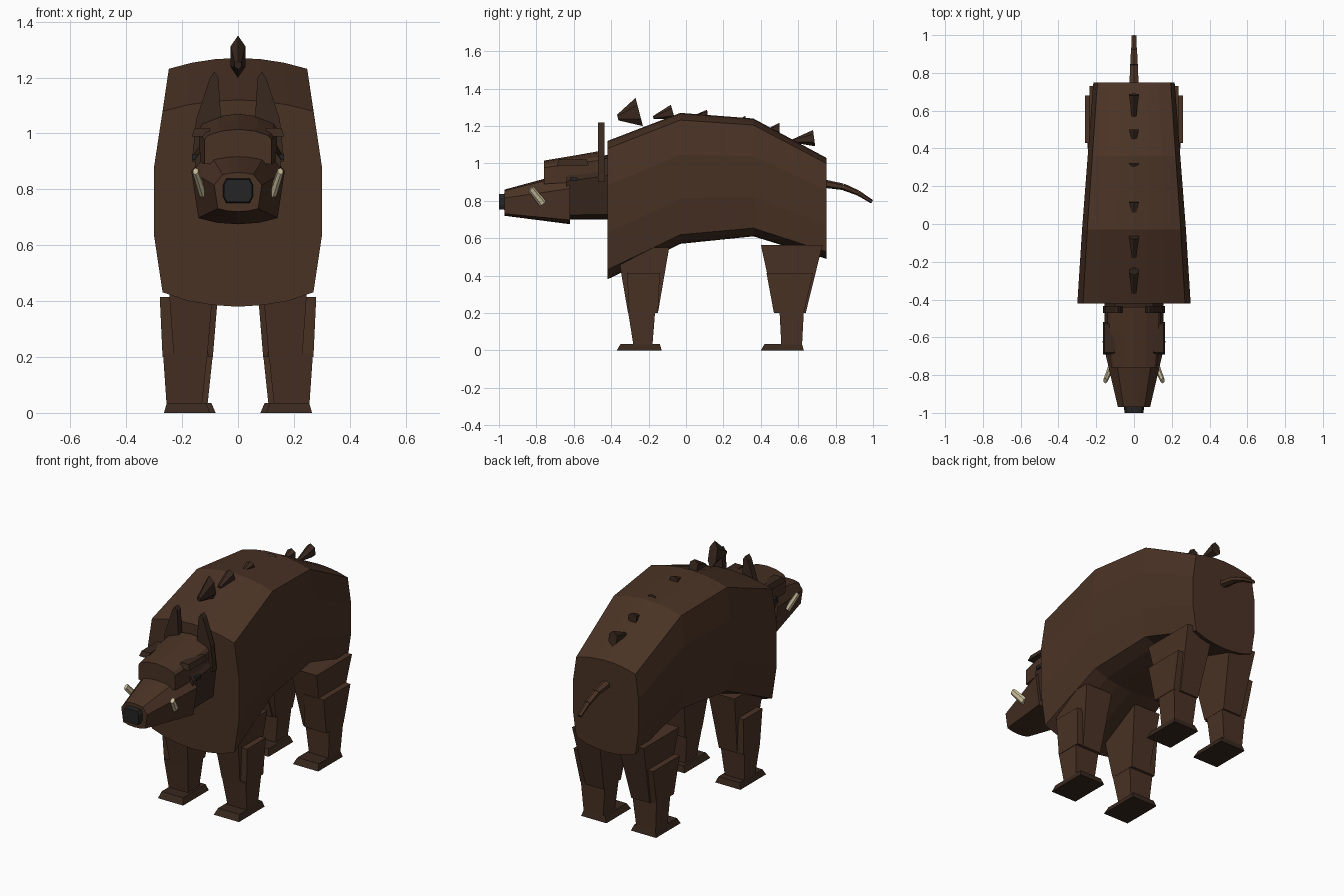
import bpy, bmesh
from mathutils import Vector

cube = bpy.data.objects.get("Cube")
if cube:
    bpy.data.objects.remove(cube, do_unlink=True)


def material(name, rgb):
    m = bpy.data.materials.new(name)
    m.use_nodes = True
    m.diffuse_color = (*rgb, 1)
    m.node_tree.nodes["Principled BSDF"].inputs["Base Color"].default_value = (*rgb, 1)
    return m


hide = material("hide", (0.068, 0.032, 0.018))
dark_hide = material("dark_hide", (0.04, 0.021, 0.013))
ivory = material("ivory", (0.6, 0.52, 0.33))
black = material("black", (0.018, 0.018, 0.018))


def loft(name, rings, mat):
    """Skin a row of equal-sized point rings and cap both ends."""
    bm = bmesh.new()
    rows = [[bm.verts.new(p) for p in ring] for ring in rings]
    n = len(rows[0])
    for a, b in zip(rows, rows[1:]):
        for i in range(n):
            j = (i + 1) % n
            bm.faces.new((a[i], a[j], b[j], b[i]))
    bm.faces.new(rows[0])
    bm.faces.new(rows[-1])
    bmesh.ops.recalc_face_normals(bm, faces=bm.faces)
    mesh = bpy.data.meshes.new(name)
    bm.to_mesh(mesh)
    bm.free()
    mesh.materials.append(mat)
    obj = bpy.data.objects.new(name, mesh)
    bpy.context.collection.objects.link(obj)
    return obj


def trunk(name, half, stations, mat):
    """Symmetric profile (width, height fractions) swept along y.
    Each station is y, bottom, top, half width."""
    profile = half + [(-x, z) for x, z in reversed(half) if x > 0]
    return loft(name, [[(x * w, y, lo + z * (hi - lo)) for x, z in profile]
                       for y, lo, hi, w in stations], mat)


def block(name, levels, mat, side=1):
    """Stacked rectangles; each level is z, x range, y range."""
    return loft(name, [[(side * x0, y0, z), (side * x1, y0, z),
                        (side * x1, y1, z), (side * x0, y1, z)]
                       for z, x0, x1, y0, y1 in levels], mat)


def spike(name, a, b, size_a, size_b, mat):
    """Hexagonal tapered bar from a to b with elliptical ends."""
    a, b = Vector(a), Vector(b)
    d = (b - a).normalized()
    across = Vector((1, 0, 0))
    across = (across - d * across.dot(d)).normalized()
    up = d.cross(across)
    hexagon = [(1, .5), (0, 1), (-1, .5), (-1, -.5), (0, -1), (1, -.5)]
    return loft(name, [[c + across * u * w + up * v * h for u, v in hexagon]
                       for c, (w, h) in ((a, size_a), (b, size_b))], mat)


# Body
trunk("body", [(0, 0), (.3, .008), (.6, .028), (.9, .07), (1, .34), (1, .68),
               (.9, .945), (.6, .976), (.3, .994), (0, 1)],
      [(-.42, .38, 1.12, .30), (-.03, .57, 1.27, .275),
       (.36, .61, 1.24, .245), (.75, .49, 1.03, .215)], hide)

# Head, forehead, snout and nose
skull = [(0, 0), (.45, .02), (.85, .08), (1, .68), (.65, .95), (.3, .99), (0, 1)]
trunk("head", skull, [(-.64, .70, 1.0, .155), (-.40, .70, 1.05, .155)], dark_hide)
trunk("snout", skull, [(-.97, .72, .86, .085), (-.62, .675, .955, .167)], hide)
trunk("forehead", [(0, 0), (1, 0), (1, .7), (.9, .82), (.5, .95), (0, 1)],
      [(-.76, .89, 1.015, .12), (-.58, .90, 1.045, .14), (-.44, .90, 1.07, .14)], hide)
trunk("nose", [(0, 0), (.8, 0), (1, .25), (1, .75), (.8, 1), (0, 1)],
      [(-1.0, .755, .835, .05), (-.95, .75, .84, .055)], black)

# Paired parts of the face
ear_outline = [(.12, .90), (.165, .90), (.15, 1.05), (.10, 1.20),
               (.085, 1.22), (.07, 1.20), (.06, 1.04)]
for side, label in ((1, "left"), (-1, "right")):
    loft(label + "_ear", [[(side * x, y, z) for x, z in ear_outline]
                          for y in (-.47, -.435)], dark_hide)
    block(label + "_brow", [(.99, .10, .165, -.69, -.52),
                            (1.02, .10, .155, -.68, -.53)], dark_hide, side)
    block(label + "_eye", [(.905, .14, .165, -.62, -.58),
                           (.925, .14, .165, -.62, -.58)], black, side)
    spike(label + "_tusk", (side * .125, -.765, .785), (side * .152, -.83, .865),
          (.013, .022), (.01, .018), ivory)

# Legs: thigh, knee guard, shank and hoof
legs = {
    "front": (0, [(-.37, -.09), (-.31, -.15)], [(-.315, -.14), (-.305, -.15)],
              [(-.31, -.165), (-.28, -.18)], (-.37, -.13), .55),
    "hind": (-.02, [(.40, .73), (.48, .64)], [(.43, .68), (.47, .63)],
             [(.50, .63), (.51, .62)], (.40, .63), .565),
}
for pair, (shift, thigh, knee, shank, foot, top) in legs.items():
    for side, label in ((1, "left"), (-1, "right")):
        name = f"{pair}_{label}_"

        def part(suffix, z0, z1, inner, outer, ys, mat=hide):
            block(name + suffix,
                  [(z, x0 + shift, x1 + shift, y0, y1) for z, (x0, x1), (y0, y1)
                   in zip((z1, z0), zip(inner, outer), ys)], mat, side)

        part("thigh", .20, top, (.08, .11), (.255, .23), thigh)
        part("knee", .20, .415, (.15, .125), (.28, .27), knee)
        part("shank", .02, .21, (.11, .13), (.268, .255), shank)
        y0, y1 = foot
        part("hoof", 0, .035, (.115, .10), (.255, .265),
             [(y0 + .02, y1 - .01), (y0, y1)], dark_hide)

# Bristles along the spine, wide end to the rear
bristles = [(-.365, 1.245, -.25, 1.275, .078), (-.175, 1.245, -.07, 1.275, .04),
            (.06, 1.26, .115, 1.265, .022), (.29, 1.235, .32, 1.24, .015),
            (.45, 1.185, .50, 1.185, .033), (.57, 1.12, .685, 1.135, .044)]
for i, (y0, z0, y1, z1, h) in enumerate(bristles):
    spike(f"bristle_{i + 1}", (0, y0, z0), (0, y1, z1),
          (.012, h * .2), (.026, h), dark_hide)

# Tail of stepped links
tail = [(.73, .893), (.84, .875), (.92, .842), (.995, .795)]
for i, ((y0, z0), (y1, z1)) in enumerate(zip(tail, tail[1:])):
    r = .025 - .005 * i
    spike(f"tail_{i + 1}", (0, y0, z0), (0, y1, z1), (r, r * .9), (r * .8, r * .7), hide)
